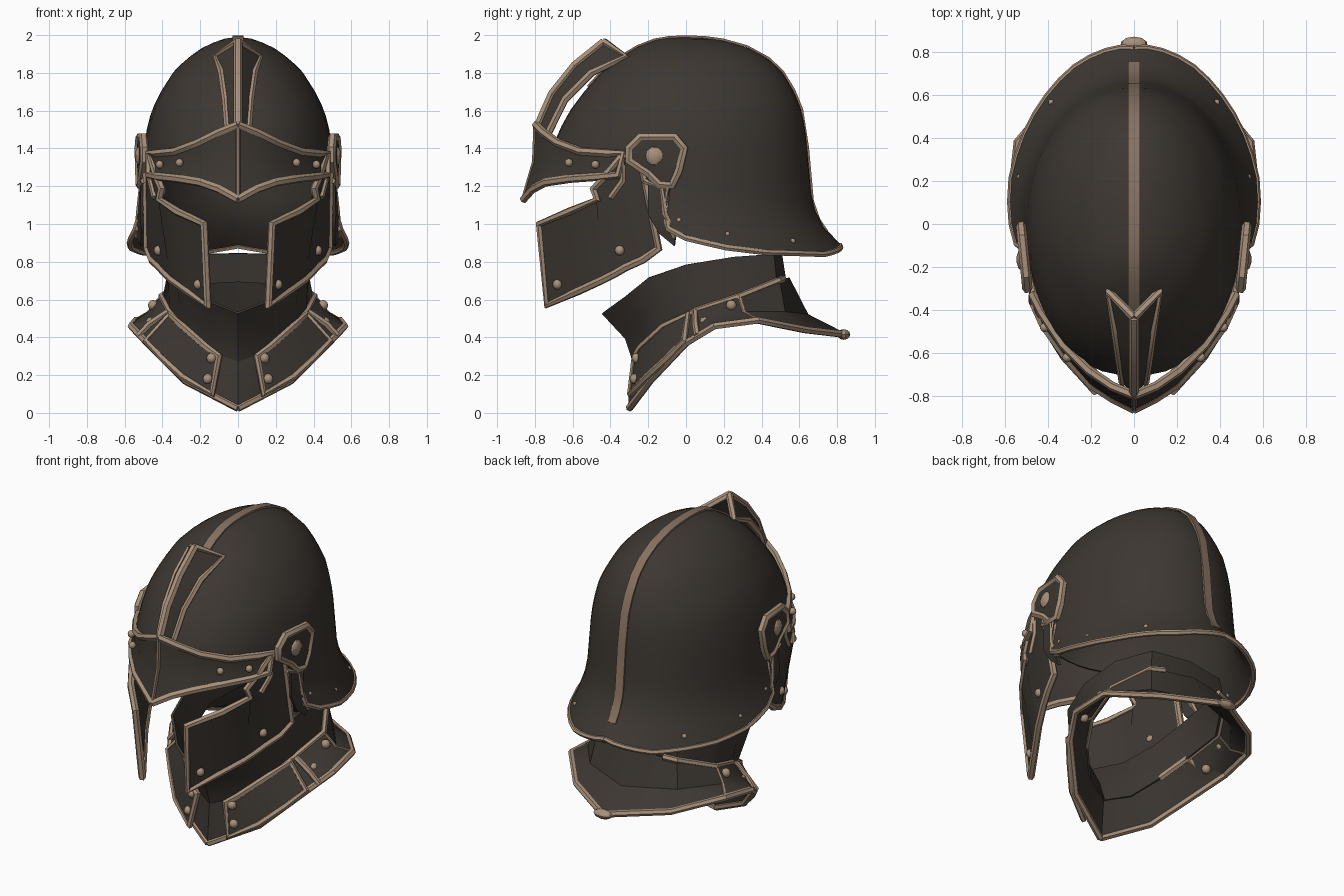
import bpy, bmesh
from math import sin, cos, radians
from mathutils import Vector, Matrix

if "Cube" in bpy.data.objects:
    bpy.data.objects.remove(bpy.data.objects["Cube"])


def material(name, rgb):
    m = bpy.data.materials.new(name)
    m.use_nodes = True
    m.diffuse_color = (*rgb, 1)
    m.node_tree.nodes["Principled BSDF"].inputs["Base Color"].default_value = (*rgb, 1)
    return m


STEEL = material("dark_steel", (0.046, 0.038, 0.031))
TRIM = material("worn_bronze", (0.39, 0.28, 0.195))
RIDGE = material("dull_bronze", (0.24, 0.165, 0.115))
made = []


def register(name, data, mat, thickness=0):
    ob = bpy.data.objects.new(name, data)
    bpy.context.collection.objects.link(ob)
    data.materials.append(mat)
    ob.modifiers.new("mirror", "MIRROR")
    if thickness:
        s = ob.modifiers.new("thickness", "SOLIDIFY")
        s.thickness, s.offset = thickness, 0
    made.append(ob)


def sheet(name, rows, mat=STEEL, thickness=0.016):
    """Loft a plate through rows of points, mirrored across x."""
    bm = bmesh.new()
    grid = [[bm.verts.new(p) for p in row] for row in rows]
    for a, b in zip(grid, grid[1:]):
        for i in range(len(a) - 1):
            bm.faces.new((a[i], a[i + 1], b[i + 1], b[i]))
    bmesh.ops.remove_doubles(bm, verts=bm.verts, dist=0.0005)
    bmesh.ops.recalc_face_normals(bm, faces=bm.faces)
    me = bpy.data.meshes.new(name)
    bm.to_mesh(me)
    bm.free()
    register(name, me, mat, thickness)


def tube(name, pts, r=0.02, closed=False, mat=TRIM):
    """Rolled edge along a path, mirrored across x."""
    cu = bpy.data.curves.new(name, "CURVE")
    cu.dimensions, cu.bevel_depth, cu.bevel_resolution = "3D", r, 1
    cu.use_fill_caps = True
    sp = cu.splines.new("POLY")
    sp.points.add(len(pts) - 1)
    for q, p in zip(sp.points, pts):
        q.co = (*p, 1)
    sp.use_cyclic_u = closed
    register(name, cu, mat)


def rivets(name, pts, r, scale=(1, 1, 1)):
    bm = bmesh.new()
    for p in pts:
        bmesh.ops.create_uvsphere(bm, u_segments=10, v_segments=6, radius=r,
                                  matrix=Matrix.Translation(p) @ Matrix.Diagonal((*scale, 1)))
    me = bpy.data.meshes.new(name)
    bm.to_mesh(me)
    bm.free()
    register(name, me, TRIM)


def lerp_table(table, t):
    """Piecewise linear lookup; the first entry of each row is the key."""
    for a, b in zip(table, table[1:]):
        if t <= b[0]:
            k = max(0, (t - a[0]) / (b[0] - a[0]))
            return [p + (q - p) * k for p, q in zip(a[1:], b[1:])]
    return list(table[-1][1:])


def between(row_a, row_b):
    return [(Vector(a) + Vector(b)) / 2 for a, b in zip(row_a, row_b)]


# Skull dome: height, half width, back reach, front reach, roundness of the back
TOP = 1.982
SHAPE = [(0.82, .595, .85, .72, 1.12), (0.88, .588, .82, .72, 1.12), (0.94, .558, .75, .72, 1.08),
         (1.02, .528, .695, .72, 1.03), (1.12, .51, .66, .72, 1), (1.4, .49, .635, .70, 1),
         (1.5, .475, .625, .66, 1), (1.6, .45, .605, .605, 1), (1.7, .40, .565, .53, 1),
         (1.8, .335, .505, .44, 1), (1.87, .265, .43, .355, 1), (1.93, .18, .32, .255, 1),
         (1.965, .10, .195, .165, 1), (1.978, .05, .10, .09, 1), (TOP, 0, 0, 0, 1)]
RIM = [(0, .885), (30, .84), (60, .85), (75, .875), (90, .925), (97, .965), (100, 1.02),
       (108, 1.3), (180, 1.42)]


def dome_point(deg, z):
    w, back, front, power = lerp_table(SHAPE, z)
    c = cos(radians(deg))
    s = sin(radians(deg)) if deg < 179 else 0
    return Vector((w * s ** (power if c > 0 else .9), c * (back if c > 0 else front), z))


def rim_z(deg):
    return lerp_table(RIM, deg)[0]


angles = [i * 7.5 for i in range(25)]
rows = []
for i in range(19):
    u = i / 18
    rows.append([dome_point(a, TOP - (TOP - rim_z(a)) * u ** 1.6) for a in angles])
sheet("skull_dome", rows)
tube("dome_rim", [dome_point(a, rim_z(a)) for a in angles if a < 98]
     + [(.515, -.11, 1.06), (.51, -.1, 1.2)], .017)

# Raised ridge over the middle of the dome
path = [dome_point(180, z) for z in (1.72, 1.8, 1.87, 1.93, 1.965, 1.978)]
path += [dome_point(0, z) for z in (TOP, 1.978, 1.965, 1.93, 1.87, 1.8, 1.7, 1.6, 1.4, 1.12, 1.02, .96)]
path = [p + (p - Vector((0, 0, min(p.z - .1, 1.2)))).normalized() * .011 for p in path]
sheet("dome_ridge", [path, [p + Vector((.028, 0, 0)) for p in path]], RIDGE, .012)

# Brow visor
brow_top = [(0, -.795, 1.525), (.1, -.755, 1.485), (.21, -.68, 1.43), (.33, -.56, 1.385),
            (.43, -.41, 1.375), (.47, -.33, 1.375)]
brow_low = [(0, -.86, 1.13), (.1, -.81, 1.185), (.2, -.745, 1.22), (.32, -.61, 1.24),
            (.42, -.47, 1.25), (.47, -.36, 1.26)]
brow_mid = [p + Vector((0, .025, 0)) for p in between(brow_top, brow_low)]
sheet("brow_plate", [brow_top, brow_mid, brow_low])
tube("brow_trim", brow_top + brow_low[::-1], .022)
tube("brow_ridge", [brow_top[0], brow_mid[0], brow_low[0]], .015, mat=RIDGE)
rivets("brow_rivets", [(.31, -.62, 1.325), (.415, -.48, 1.315)], .022)

# Cheek plates, curved at the top and nearly flat along the jaw
TOP_WRAP = [(-.79, .165), (-.62, .32), (-.47, .415), (-.3, .475), (-.12, .505)]
LOW_WRAP = [(-.735, .16), (-.44, .35), (-.25, .45), (-.14, .48)]


def wrap(table, pairs):
    return [(lerp_table(table, y)[0], y, z) for y, z in pairs]


cheek_top = wrap(TOP_WRAP, [(-.775, 1.0), (-.62, 1.065), (-.47, 1.13), (-.49, 1.185),
                            (-.43, 1.25), (-.34, 1.36), (-.24, 1.34)])
cheek_low = wrap(LOW_WRAP, [(-.735, .57), (-.57, .645), (-.44, .705), (-.38, .735),
                            (-.32, .77), (-.23, .81), (-.145, .87)])
sheet("cheek_plates", [cheek_top, cheek_low])
tube("cheek_trim", cheek_top + cheek_low[::-1], .022, True)
tube("cheek_hinge_seam", wrap(TOP_WRAP, [(-.335, 1.36), (-.335, 1.23), (-.4, 1.14)]), .018)
rivets("cheek_rivets", [(.21, -.68, .68), (.42, -.35, .86)], .027)

# Hinge bosses on the temples
outline = [(-.3, 1.4), (-.24, 1.46), (-.06, 1.46), (-.01, 1.4), (-.04, 1.28),
           (-.075, 1.205), (-.14, 1.21), (-.2, 1.27), (-.3, 1.335)]
ring = [(.51 + .1 * (y + .15), y, z) for y, z in outline]
hub = [(.522, -.16, 1.35)] * (len(ring) + 1)
sheet("hinge_plates", [ring + ring[:1], hub], STEEL, .024)
tube("hinge_trim", ring, .024, True)
rivets("hinge_bosses", [(.52, -.165, 1.36)], .052, (.5, 1, 1))
tail = [(.505, -.2, 1.25), (.51, -.2, 1.05), (.505, -.14, .95), (.51, -.06, .885)]
tail_back = [(.515, -.08, 1.22), (.525, -.11, 1.05), (.53, -.08, .98), (.53, -.055, .93)]
sheet("hinge_tails", [tail, tail_back])
tube("tail_trim", [(.5, -.225, 1.23), (.51, -.13, 1.19), *tail_back[1:]], .016)

# Forked crest standing on the brow
crest_mid = [(0, -.785, 1.52), (0, -.71, 1.69), (0, -.59, 1.84), (0, -.435, 1.965)]
crest_side = [(.05, -.735, 1.47), (.065, -.64, 1.66), (.085, -.5, 1.8), (.115, -.315, 1.885)]
sheet("crest", [crest_mid, crest_side], STEEL, .014)
tube("crest_trim", crest_side + crest_mid[3:], .021)
tube("crest_spine", crest_mid, .024)

# Neck guard, listed from back to front
neck_top = [(0, .5, .845), (.25, .46, .84), (.35, .25, .825), (.365, 0, .785),
            (.325, -.2, .715), (.2, -.33, .61), (0, -.44, .53)]
collar_in = [(0, .54, .715), (.28, .49, .70), (.405, .28, .615), (.365, .05, .54),
             (.28, -.1, .44), (.16, -.22, .33), (0, -.28, .27)]
collar_out = [(0, .84, .415), (.33, .63, .44), (.54, .38, .49), (.565, .15, .46),
              (.48, 0, .37), (.28, -.19, .17), (0, -.3, .025)]
neck_low = [Vector(p) * .97 for p in collar_in]
# The throat pinches in below the flared chin point
neck_mid = [p + Vector((0, .04 if p.y < -.15 else 0, 0)) for p in between(neck_top, neck_low)]
sheet("neck_guard", [neck_top, neck_mid, neck_low])
# The collar hollows out toward the back
collar_mid = [p - Vector((0, .07, .07)) * max(0, p.y) for p in between(collar_in, collar_out)]
sheet("collar", [collar_in, collar_mid, collar_out])
tube("collar_edge", collar_out, .02)
tube("collar_neckline", [(.2, .515, .71)] + collar_in[1:5], .019)
tube("collar_seam", [collar_in[3], (.47, .05, .47), (.525, .06, .41)], .018)
tube("collar_corner", [collar_in[2], collar_mid[2], collar_out[2]], .012)
rivets("collar_knob", [(0, .835, .415)], .035, (1.8, 1, .8))

# Overlapping front collar plates with their own borders
LIFT = Vector((.01, -.018, .01))
inner = [Vector(p) + LIFT for p in
         [(.09, -.25, .29), (.16, -.22, .34), (.285, -.1, .45), (.35, .03, .51)]]
outer = [Vector(p) + LIFT for p in
         [(.125, -.275, .09), (.28, -.19, .18), (.39, -.08, .28), (.475, .01, .37)]]
sheet("front_collar_plates", [inner, outer])
tube("front_collar_trim", inner + outer[::-1], .02, True)
rivets("collar_rivets", [(.16, -.27, .18), (.14, -.26, .29), (.46, .1, .48), (.45, .24, .57)], .028)
rivets("rim_rivets", [dome_point(a, z) for a, z in ((93, 1.02), (73, .945), (44, .91))], .015)

# Bake modifiers and curves, then smooth while keeping hard edges
bpy.ops.object.select_all(action="DESELECT")
for ob in made:
    ob.select_set(True)
bpy.context.view_layer.objects.active = made[0]
bpy.ops.object.convert(target="MESH")
bpy.ops.object.shade_smooth_by_angle(angle=radians(35))
